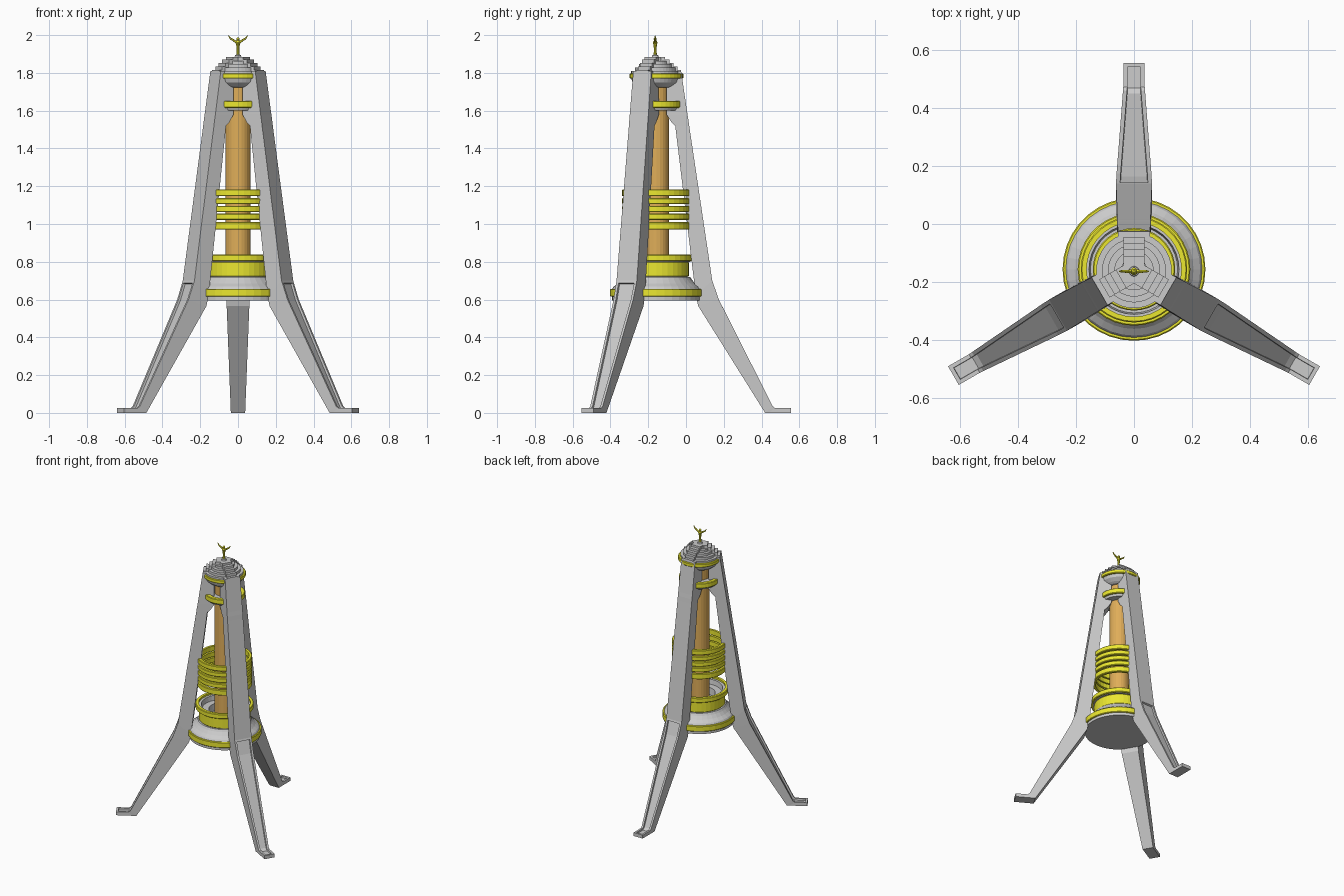
import bpy, bmesh, math
from mathutils import Vector, Matrix

if "Cube" in bpy.data.objects:
    bpy.data.objects.remove(bpy.data.objects["Cube"])

CY = -0.163          # y of the legs' common axis
DY = -0.156          # y of the round parts' axis
SEG = 36


def material(name, rgb):
    m = bpy.data.materials.new(name)
    m.diffuse_color = (*rgb, 1)
    m.use_nodes = True
    m.node_tree.nodes["Principled BSDF"].inputs["Base Color"].default_value = m.diffuse_color
    return m


YELLOW = material("yellow_paint", (0.83, 0.80, 0.03))
ORANGE = material("copper_orange", (0.74, 0.42, 0.10))


def finish(name, bm, mat=None, loc=(0, 0, 0), rot=0):
    bmesh.ops.recalc_face_normals(bm, faces=bm.faces[:])
    me = bpy.data.meshes.new(name)
    bm.to_mesh(me)
    bm.free()
    ob = bpy.data.objects.new(name, me)
    ob.location = loc
    ob.rotation_euler.z = rot
    if mat:
        me.materials.append(mat)
    bpy.context.collection.objects.link(ob)
    return ob


def lathe(name, profile, mat=None, ring=False, seg=SEG, y=DY):
    """Revolve (r, z) points; a ring profile closes on itself, others get end caps."""
    bm = bmesh.new()
    loops = [[bm.verts.new((r * math.cos(2 * math.pi * i / seg),
                            r * math.sin(2 * math.pi * i / seg), z))
              for i in range(seg)] for r, z in profile]
    pairs = list(zip(loops, loops[1:]))
    if ring:
        pairs.append((loops[-1], loops[0]))
    for a, b in pairs:
        for i in range(seg):
            j = (i + 1) % seg
            bm.faces.new((a[i], a[j], b[j], b[i]))
    if not ring:
        bm.faces.new(loops[0])
        bm.faces.new(loops[-1])
    return finish(name, bm, mat, (0, y, 0))


def band(name, r_in, r_out, z0, z1, mat=YELLOW):
    b = 0.004
    return lathe(name, [(r_in, z0), (r_out - b, z0), (r_out, z0 + b),
                        (r_out, z1 - b), (r_out - b, z1), (r_in, z1)], mat, ring=True)


# Legs: stations of (outer r, outer z, inner r, inner z, half width)
STATIONS = [
    (0.137, 1.81, 0.060, 1.81, 0.055),
    (0.171, 1.58, 0.060, 1.58, 0.057),
    (0.176, 1.55, 0.085, 1.54, 0.057),
    (0.180, 1.52, 0.106, 1.52, 0.057),
    (0.302, 0.70, 0.215, 0.62, 0.062),
    (0.337, 0.60, 0.228, 0.565, 0.060),
    (0.622, 0.035, 0.582, 0.000, 0.038),
    (0.635, 0.025, 0.600, 0.000, 0.037),
    (0.718, 0.025, 0.718, 0.000, 0.037),
]


def leg(name, angle):
    bm = bmesh.new()
    rows = []
    for ro, zo, ri, zi, w in STATIONS:
        rows.append([bm.verts.new(p) for p in
                     ((ro, -w, zo), (ro, w, zo), (ri, w, zi), (ri, -w, zi))])
    panel = []
    for k, (a, b) in enumerate(zip(rows, rows[1:])):
        for i in range(4):
            j = (i + 1) % 4
            f = bm.faces.new((a[i], a[j], b[j], b[i]))
            if i == 0 and k >= 4:
                panel.append(f)
    bm.faces.new(rows[0])
    bm.faces.new(rows[-1])
    bmesh.ops.recalc_face_normals(bm, faces=bm.faces[:])
    # sunken panel running from knee to foot
    bmesh.ops.inset_region(bm, faces=panel, thickness=0.014, depth=0, use_even_offset=True)
    bmesh.ops.inset_region(bm, faces=panel, thickness=0.001, depth=-0.012, use_even_offset=True)
    return finish(name, bm, None, (0, CY, 0), angle)


def leg_steps(name, angle):
    """Stepped strip from the leg top up to the crown."""
    outline = [(0.0, 1.78), (0.137, 1.78), (0.137, 1.815), (0.118, 1.815), (0.118, 1.835),
               (0.098, 1.835), (0.098, 1.853), (0.076, 1.853), (0.076, 1.87),
               (0.052, 1.87), (0.052, 1.885), (0.0, 1.885)]
    bm = bmesh.new()
    f = bm.faces.new([bm.verts.new((r, -0.036, z)) for r, z in outline])
    ext = bmesh.ops.extrude_face_region(bm, geom=[f])
    bmesh.ops.translate(bm, vec=(0, 0.072, 0),
                        verts=[v for v in ext["geom"] if isinstance(v, bmesh.types.BMVert)])
    return finish(name, bm, None, (0, CY, 0), angle)


for label, deg in (("back", 90), ("front_left", 210), ("front_right", 330)):
    leg(label + "_leg", math.radians(deg))
    leg_steps(label + "_crown_steps", math.radians(deg))

# Central column
lathe("column", [(0.067, 0.62), (0.067, 1.78)], ORANGE, seg=24)

# Base bowl with flared skirt and yellow trims
lathe("base_body", [(0.236, 0.595), (0.236, 0.655), (0.228, 0.668), (0.205, 0.685),
                    (0.187, 0.705), (0.178, 0.72), (0.165, 0.72), (0.165, 0.80),
                    (0.180, 0.80), (0.180, 0.825), (0.155, 0.825), (0.150, 0.79),
                    (0.105, 0.79), (0.100, 0.74), (0.060, 0.74)])
band("base_rim_band", 0.22, 0.246, 0.615, 0.657)
band("base_drum_band", 0.16, 0.172, 0.722, 0.800)
band("base_lip_band", 0.172, 0.194, 0.803, 0.838)

# Stack of floating rings
for i, (z0, z1) in enumerate(((0.97, 1.01), (1.022, 1.055), (1.063, 1.096),
                              (1.105, 1.137), (1.147, 1.183))):
    band("coil_ring_%d" % (i + 1), 0.163, 0.183, z0, z1)

# Upper collar
lathe("upper_collar", [(0.075, 1.60), (0.115, 1.60), (0.122, 1.615), (0.122, 1.645), (0.070, 1.645)])
band("upper_collar_band", 0.11, 0.136, 1.615, 1.652)

# Crown under the finial
lathe("crown", [(0.085, 1.722), (0.100, 1.73), (0.123, 1.75), (0.130, 1.77), (0.130, 1.81),
                (0.110, 1.81), (0.110, 1.828), (0.090, 1.828), (0.090, 1.846),
                (0.068, 1.846), (0.068, 1.863), (0.045, 1.863), (0.045, 1.878)], y=CY + 0.003)
band("crown_band", 0.12, 0.142, 1.77, 1.797)
lathe("finial_socket", [(0.020, 1.875), (0.016, 1.893), (0.008, 1.897)], seg=12, y=CY)

# Finial: a slim mast with two raised, curving arms
lathe("finial_mast", [(0.010, 1.89), (0.007, 1.92), (0.009, 1.945), (0.013, 1.962),
                      (0.007, 1.972), (0.009, 1.980), (0.004, 1.988)], YELLOW, seg=10, y=CY)
for side, name in ((-1, "finial_left_arm"), (1, "finial_right_arm")):
    bm = bmesh.new()
    path = [(0.004, 1.958, 0.007), (0.022, 1.972, 0.006), (0.040, 1.982, 0.005), (0.051, 1.998, 0.002)]
    for (x0, z0, r0), (x1, z1, r1) in zip(path, path[1:]):
        a, b = Vector((side * x0, 0, z0)), Vector((side * x1, 0, z1))
        m = Matrix.Translation((a + b) / 2) @ (b - a).to_track_quat('Z', 'Y').to_matrix().to_4x4()
        bmesh.ops.create_cone(bm, cap_ends=True, segments=6, radius1=r0, radius2=r1,
                              depth=(b - a).length, matrix=m)
    finish(name, bm, YELLOW, (0, CY, 0))
